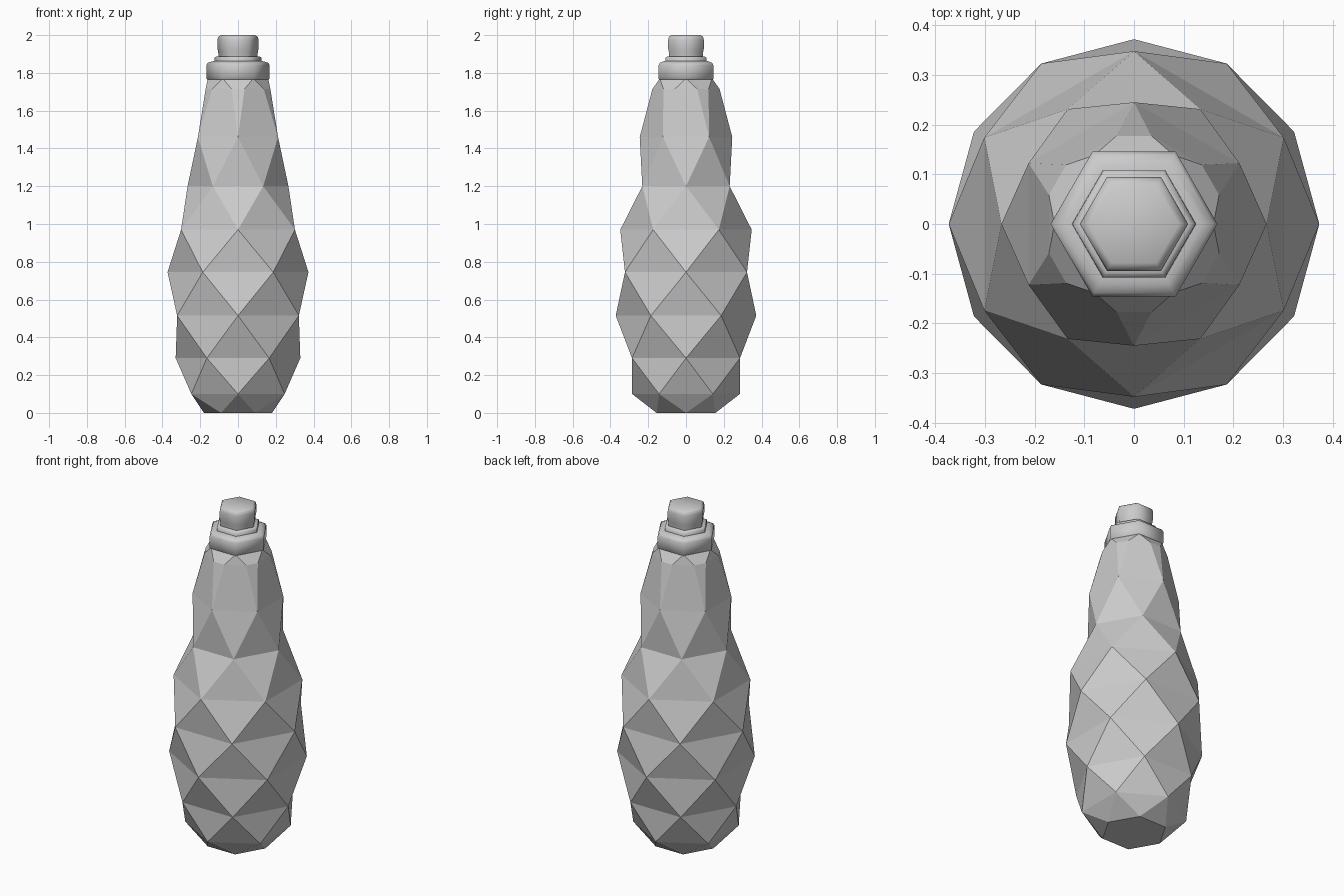
import bpy, bmesh, math

cube = bpy.data.objects.get("Cube")
if cube:
    bpy.data.objects.remove(cube, do_unlink=True)

grey = bpy.data.materials.new("light_grey")
grey.use_nodes = True
tone = (0.6, 0.6, 0.6, 1)
grey.diffuse_color = tone
grey.node_tree.nodes["Principled BSDF"].inputs["Base Color"].default_value = tone


def finish(bm, name):
    bmesh.ops.recalc_face_normals(bm, faces=bm.faces)
    mesh = bpy.data.meshes.new(name)
    bm.to_mesh(mesh)
    bm.free()
    mesh.materials.append(grey)
    obj = bpy.data.objects.new(name, mesh)
    bpy.context.collection.objects.link(obj)
    return obj


def polar(bm, r, deg, z):
    a = math.radians(deg)
    return bm.verts.new((r * math.cos(a), r * math.sin(a), z))


def hex_ring(bm, r, z, turn=0):
    return [polar(bm, r, 60 * i + turn, z) for i in range(6)]


def faceted_body():
    """Six-sided rings, each turned half a step, joined by triangles."""
    bm = bmesh.new()
    levels = [(0.18, 0), (0.285, 0.1), (0.33, 0.29), (0.372, 0.515), (0.373, 0.745),
              (0.348, 0.97), (0.267, 1.2), (0.245, 1.46)]
    rings = [hex_ring(bm, r, z, 30 * (k % 2)) for k, (r, z) in enumerate(levels)]
    bm.faces.new(rings[0])
    for k in range(len(rings) - 1):
        a, b = rings[k], rings[k + 1]
        for i in range(6):
            j = (i + 1) % 6
            if k % 2 == 0:      # upper ring leads by half a step
                bm.faces.new((a[i], a[j], b[i]))
                bm.faces.new((a[j], b[j], b[i]))
            else:
                bm.faces.new((a[i], a[j], b[j]))
                bm.faces.new((a[i], b[j], b[i]))
    # Shoulder: the last points split into pairs, then close in on the neck
    low = rings[-1]
    left = [polar(bm, 0.181, 60 * i + 18.9, 1.715) for i in range(6)]
    right = [polar(bm, 0.181, 60 * i + 41.1, 1.715) for i in range(6)]
    neck = hex_ring(bm, 0.16, 1.77)
    for i in range(6):
        j = (i + 1) % 6
        bm.faces.new((low[i], right[i], left[i]))
        bm.faces.new((low[i], low[j], left[j], right[i]))
        bm.faces.new((left[i], right[i], neck[j], neck[i]))
        bm.faces.new((right[i], left[j], neck[j]))
    bm.faces.new(neck)
    return finish(bm, "bottle_body")


def hex_turned(name, profile):
    """Six-sided turned part with soft shading and crisp steps."""
    bm = bmesh.new()
    rings = [hex_ring(bm, r, z) for r, z in profile]
    for a, b in zip(rings, rings[1:]):
        for i in range(6):
            j = (i + 1) % 6
            bm.faces.new((a[i], a[j], b[j], b[i]))
    bm.faces.new(rings[0])
    bm.faces.new(rings[-1])
    obj = finish(bm, name)
    bpy.ops.object.select_all(action="DESELECT")
    obj.select_set(True)
    bpy.context.view_layer.objects.active = obj
    bpy.ops.object.shade_smooth_by_angle(angle=math.radians(65))
    return obj


faceted_body()
hex_turned("cap_collar", [(0.16, 1.763), (0.168, 1.77), (0.168, 1.84), (0.16, 1.853),
                          (0.14, 1.86), (0.128, 1.863)])
hex_turned("cap_step", [(0.125, 1.86), (0.124, 1.882), (0.112, 1.888)])
hex_turned("nozzle_cap", [(0.102, 1.88), (0.105, 1.91), (0.109, 1.93), (0.109, 1.975),
                          (0.104, 1.992), (0.09, 2.0)])
